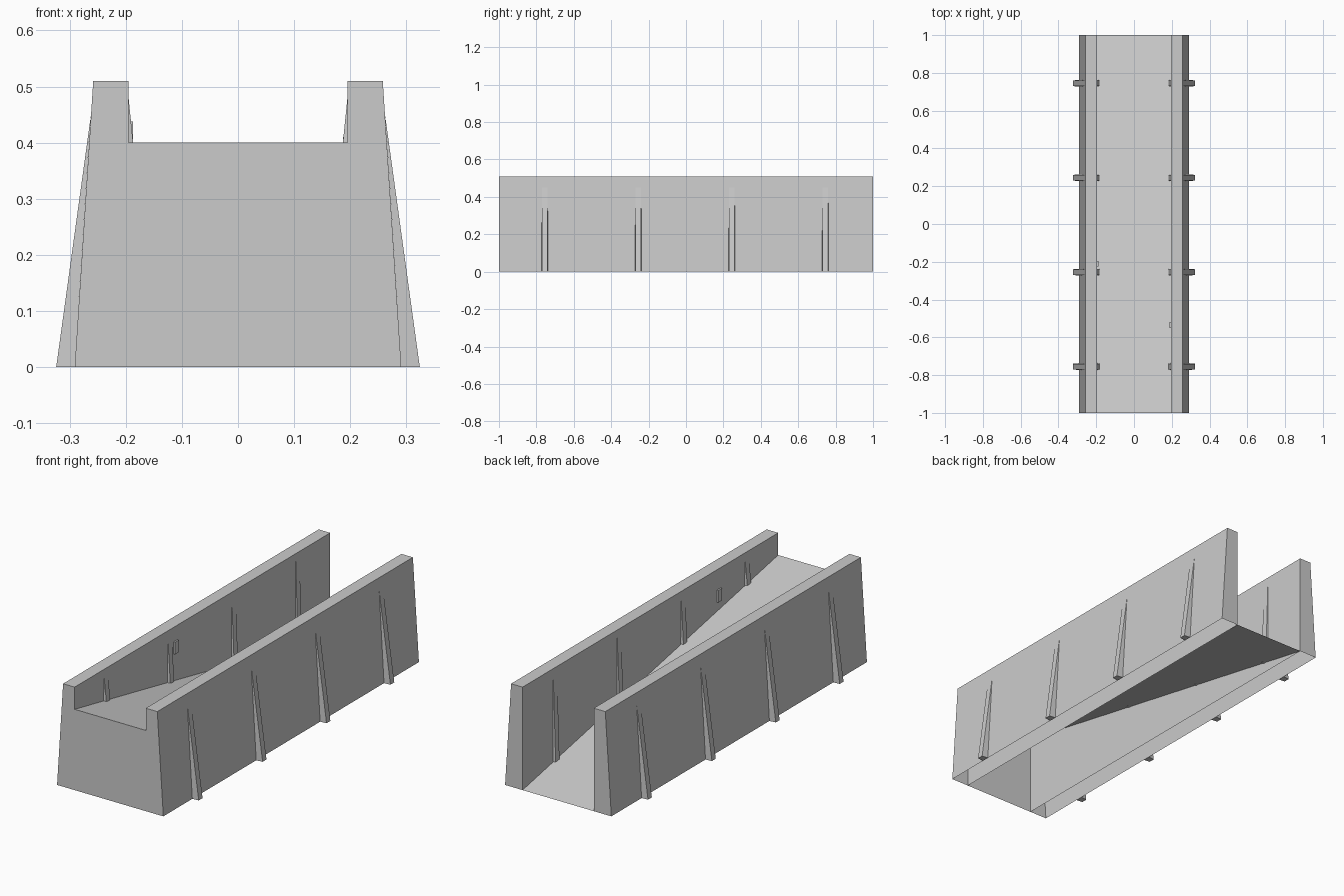
import bpy

if "Cube" in bpy.data.objects:
    bpy.data.objects.remove(bpy.data.objects["Cube"])

H = 0.51          # wall height
RAMP = 0.40       # ramp height at the front
IN = 0.195        # inner wall face
OUT_B, OUT_T = 0.291, 0.258   # outer wall face at bottom and top
RIB_Y = [-0.755, -0.255, 0.245, 0.745]


def make(name, verts, faces, mirror=False):
    me = bpy.data.meshes.new(name)
    me.from_pydata(verts, [], faces)
    me.update()
    ob = bpy.data.objects.new(name, me)
    bpy.context.collection.objects.link(ob)
    if mirror:
        ob.modifiers.new("Mirror", 'MIRROR').use_axis[0] = True
    return ob


def ramp_z(y):
    return RAMP * (1 - y) / 2


def rib(name, y, z0, wall_x, foot_x, tip_x, tip_z):
    """Tapered wedge leaning on a wall, mirrored to the other side."""
    wide, narrow = 0.018, 0.015
    verts = [(wall_x, y - wide, z0), (foot_x, y - narrow, z0),
             (foot_x, y + narrow, z0), (wall_x, y + wide, z0),
             (tip_x, y - narrow, tip_z), (tip_x, y + narrow, tip_z)]
    faces = [(0, 3, 2, 1), (1, 2, 5, 4), (0, 1, 4), (3, 5, 2), (0, 4, 5, 3)]
    if foot_x < wall_x:      # keep normals outward on inner ribs
        faces = [f[::-1] for f in faces]
    return make(name, verts, faces, mirror=True)


# Hollow side walls, open underneath
profile = [(OUT_B, 0), (OUT_T, H), (IN, H), (IN, 0)]
verts = [(x, y, z) for y in (-1, 1) for x, z in profile]
faces = [(i, i + 4, i + 5, i + 1) for i in range(3)]
faces += [(0, 1, 2, 3), (7, 6, 5, 4)]
make("side_walls", verts, faces, mirror=True)

# Sloping ramp sheet and front panel
make("ramp_and_front_panel",
     [(-IN, -1, 0), (IN, -1, 0), (IN, -1, RAMP), (-IN, -1, RAMP),
      (IN, 1, 0), (-IN, 1, 0)],
     [(0, 1, 2, 3), (3, 2, 4, 5)])

# Buttress ribs outside, smaller ribs inside standing on the ramp
for i, y in enumerate(RIB_Y, 1):
    rib(f"outer_rib_{i}", y, 0.0, OUT_B, 0.324, 0.262, 0.45)
    rib(f"inner_rib_{i}", y, ramp_z(y), IN, 0.182, IN, 0.48)

# Small raised plates on the inner wall faces
for name, x, y, z in (("left_plate", -0.191, -0.21, 0.408),
                      ("right_plate", 0.191, -0.535, 0.38)):
    bpy.ops.mesh.primitive_cube_add(size=1, location=(x, y, z))
    plate = bpy.context.object
    plate.name = name
    plate.scale = (0.008, 0.03, 0.06)
